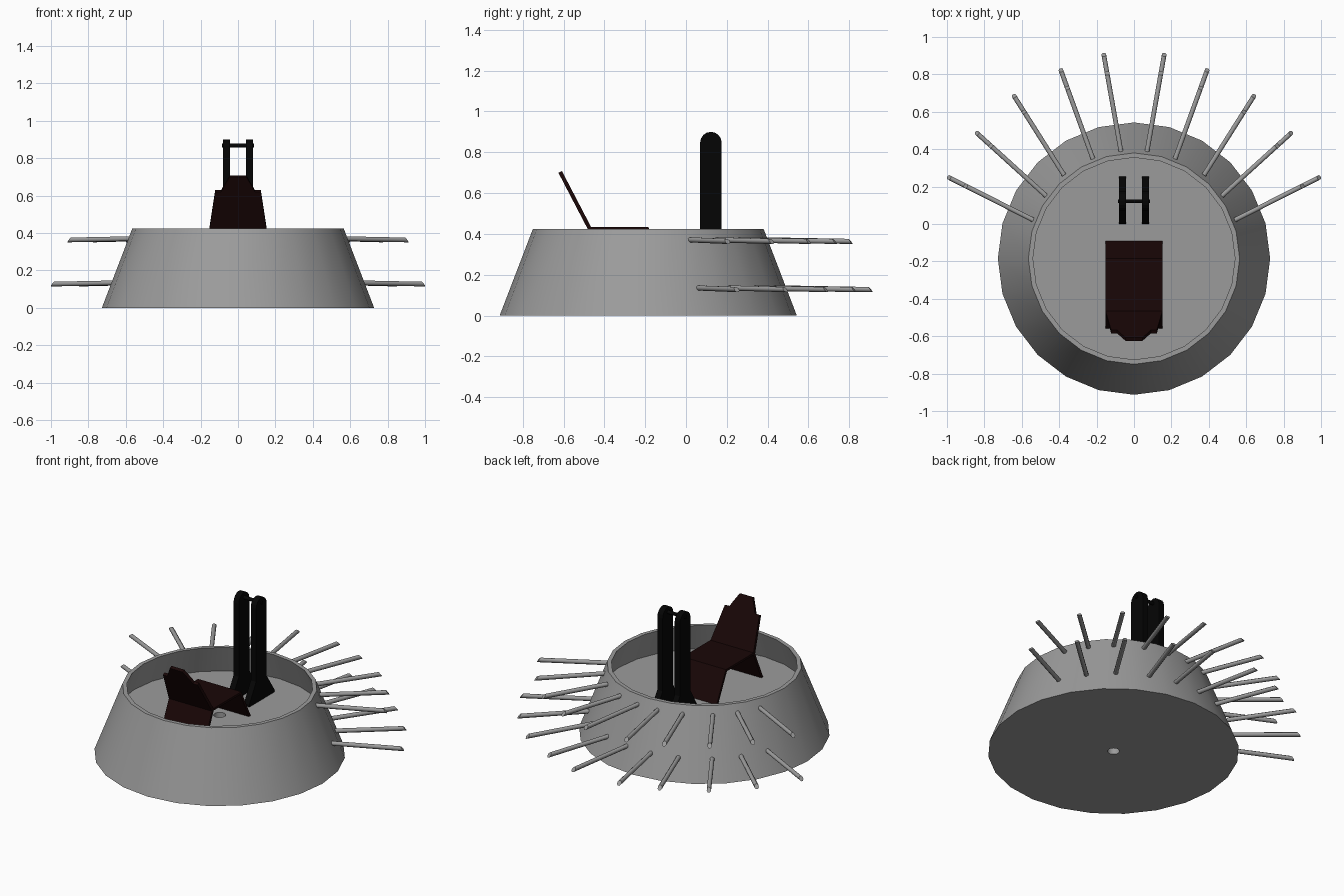
import bpy, bmesh, math
from mathutils import Vector

if "Cube" in bpy.data.objects:
    bpy.data.objects.remove(bpy.data.objects["Cube"])

CY = -0.185      # centre of the round base
FLOOR = 0.245    # floor height inside the base


def material(name, rgb):
    m = bpy.data.materials.new(name)
    m.diffuse_color = (*rgb, 1)
    m.use_nodes = True
    m.node_tree.nodes["Principled BSDF"].inputs["Base Color"].default_value = m.diffuse_color
    return m


GREY = material("dark_grey", (0.33, 0.33, 0.33))
BLACK = material("black", (0.0015, 0.0015, 0.0015))
MAROON = material("maroon", (0.010, 0.002, 0.002))


def finish(name, bm, mat, smooth_angle=None):
    bmesh.ops.recalc_face_normals(bm, faces=bm.faces[:])
    me = bpy.data.meshes.new(name)
    bm.to_mesh(me)
    bm.free()
    ob = bpy.data.objects.new(name, me)
    bpy.context.collection.objects.link(ob)
    me.materials.append(mat)
    if smooth_angle:
        bpy.ops.object.select_all(action='DESELECT')
        ob.select_set(True)
        bpy.context.view_layer.objects.active = ob
        bpy.ops.object.shade_smooth_by_angle(angle=math.radians(smooth_angle))
    return ob


def prism(name, pts, offset, mat):
    """Extrude a closed outline along an offset vector."""
    bm = bmesh.new()
    face = bm.faces.new([bm.verts.new(p) for p in pts])
    new = bmesh.ops.extrude_face_region(bm, geom=[face])["geom"]
    bmesh.ops.translate(bm, vec=offset, verts=[v for v in new if isinstance(v, bmesh.types.BMVert)])
    return finish(name, bm, mat)


def rod(name, a, b, r, mat, slant=0.0, sides=8):
    """Round bar from a to b; slant cuts the far end at an angle."""
    a, b = Vector(a), Vector(b)
    d = (b - a).normalized()
    side = d.cross(Vector((0, 0, 1))).normalized()
    up = side.cross(d)
    bm = bmesh.new()
    rings = []
    for end, cut in ((a, 0.0), (b, slant)):
        ring = []
        for i in range(sides):
            t = math.tau * (i + 0.5) / sides
            ring.append(bm.verts.new(end + r * (side * math.cos(t) + up * math.sin(t))
                                     - d * cut * (1 + math.sin(t)) / 2))
        rings.append(ring)
        bm.faces.new(ring)
    for i in range(sides):
        j = (i + 1) % sides
        bm.faces.new((rings[0][i], rings[0][j], rings[1][j], rings[1][i]))
    return finish(name, bm, mat, smooth_angle=46)


# Tapered round base with sunken floor and centre hole
profile = [(0.035, 0), (0.728, 0), (0.565, 0.425), (0.54, 0.425), (0.605, FLOOR), (0.035, FLOOR)]
bm = bmesh.new()
N = 24
rings = [[bm.verts.new((r * math.cos(math.tau * i / N), CY + r * math.sin(math.tau * i / N), z))
          for i in range(N)] for r, z in profile]
for k, ring in enumerate(rings):
    nxt = rings[(k + 1) % len(rings)]
    for i in range(N):
        j = (i + 1) % N
        bm.faces.new((ring[i], ring[j], nxt[j], nxt[i]))
finish("base", bm, GREY, smooth_angle=30)

# Two tiers of spikes around the rear half: (upper root, lower tip)
spikes = [((0.54, 0.022), (0.992, 0.25)), ((0.475, 0.155), (0.842, 0.488)),
          ((0.378, 0.268), (0.643, 0.687)), ((0.22, 0.35), (0.392, 0.825)),
          ((0.07, 0.39), (0.162, 0.908))]
for n, (root, tip) in enumerate(spikes):
    for s, label in ((1, "right"), (-1, "left")):
        a = Vector((s * root[0], root[1], 0))
        b = Vector((s * tip[0], tip[1], 0))
        d = (b - a).normalized()
        b += d * 0.008
        for tier, z, p, q in (("upper", 0.367, a - d * 0.008, b - d * 0.1),
                              ("lower", 0.131, a + d * 0.085, b)):
            rod(f"{tier}_spike_{label}_{n + 1}", p + Vector((0, 0, z + 0.004)),
                q + Vector((0, 0, z - 0.004)), 0.0135, GREY, slant=0.022)

# Twin pillars with flared feet and rounded tops
outline = [(0.0, FLOOR), (0.255, FLOOR), (0.255, 0.26), (0.175, 0.38)]
outline += [(0.122 + 0.053 * math.cos(math.pi * i / 8), 0.847 + 0.053 * math.sin(math.pi * i / 8))
            for i in range(9)]
outline += [(0.069, 0.38), (0.0, 0.26)]
for x, label in ((0.042, "right"), (-0.08, "left")):
    prism(f"{label}_pillar", [(x, y, z) for y, z in outline], (0.038, 0, 0), BLACK)
rod("pillar_crossbar", (-0.086, 0.122, 0.868), (0.086, 0.122, 0.868), 0.011, BLACK)

# Seat sheet: front panel, cushion and rear leg panel as one bent strip
W = 0.153
strip = [(-0.09, FLOOR), (-0.185, 0.434), (-0.475, 0.434), (-0.56, FLOOR),
         (-0.542, FLOOR), (-0.464, 0.42), (-0.195, 0.42), (-0.108, FLOOR)]
prism("seat", [(-W, y, z) for y, z in strip], (2 * W, 0, 0), MAROON)

# Tilted backrest with shoulders and tapered headrest
half = [(W, 0.0), (0.122, 0.72), (0.09, 0.72), (0.078, 0.80), (0.045, 1.0)]
shape = half + [(-x, t) for x, t in reversed(half)]
low, high = Vector((0, -0.462, 0.428)), Vector((0, -0.608, 0.708))
prism("backrest", [low.lerp(high, t) + Vector((x, 0, 0)) for x, t in shape],
      (0, -0.017, -0.009), MAROON)
